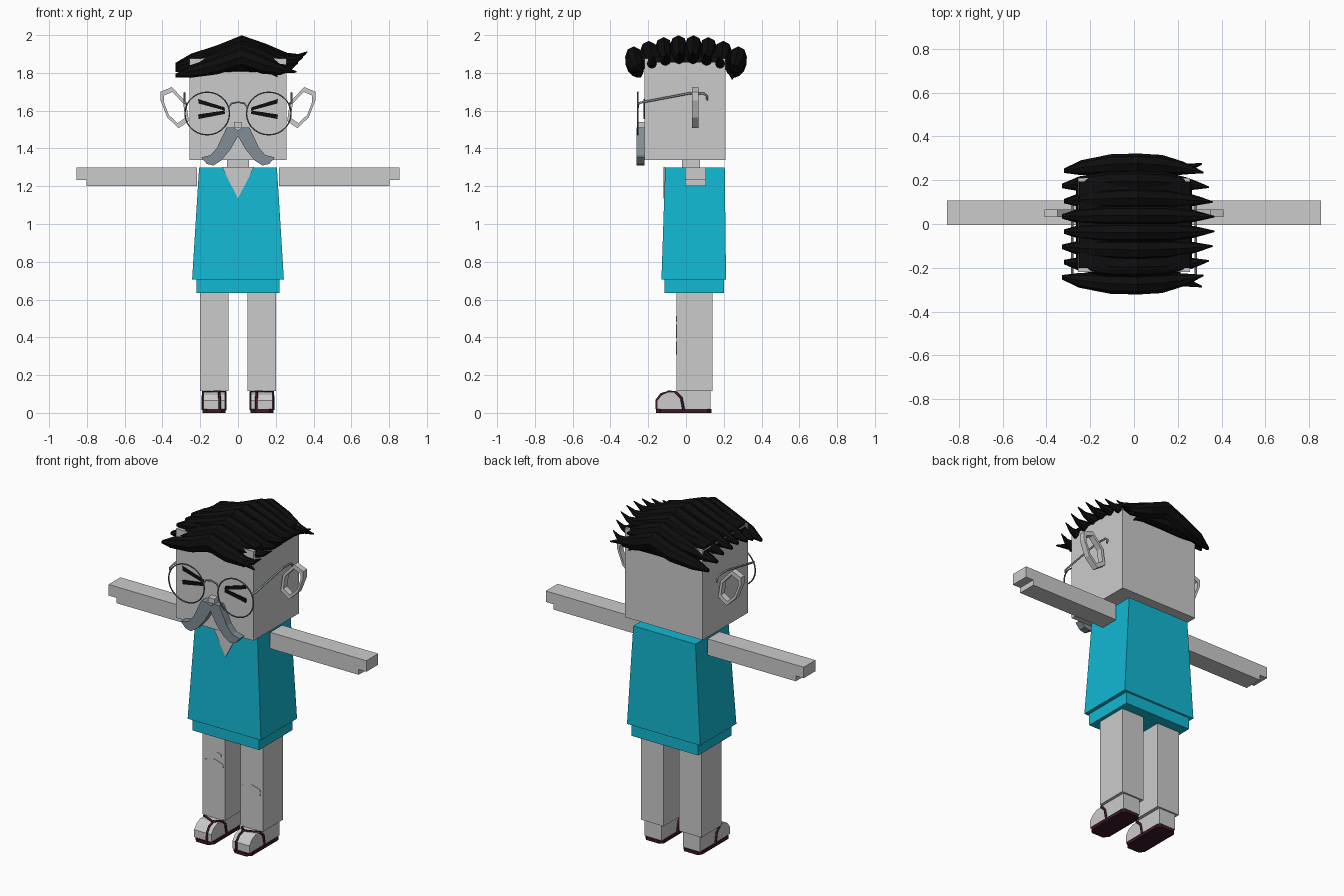
import bpy, bmesh, math
from mathutils import Vector

if "Cube" in bpy.data.objects:
    bpy.data.objects.remove(bpy.data.objects["Cube"], do_unlink=True)


def material(name, rgb):
    m = bpy.data.materials.new(name)
    m.use_nodes = True
    m.diffuse_color = (*rgb, 1)
    m.node_tree.nodes["Principled BSDF"].inputs["Base Color"].default_value = (*rgb, 1)
    return m


GREY = material("light grey", (0.6, 0.6, 0.6))
BLUE = material("turquoise", (0.006, 0.48, 0.65))
SLATE = material("slate grey", (0.22, 0.27, 0.3))
BLACK = material("black", (0.004, 0.004, 0.004))
PLUM = material("dark plum", (0.045, 0.009, 0.02))
WIRE = material("wire grey", (0.12, 0.15, 0.16))


def finish(name, bm, mat):
    bmesh.ops.recalc_face_normals(bm, faces=bm.faces)
    mesh = bpy.data.meshes.new(name)
    bm.to_mesh(mesh)
    bm.free()
    mesh.materials.append(mat)
    ob = bpy.data.objects.new(name, mesh)
    bpy.context.collection.objects.link(ob)
    return ob


def loft(name, rings, mat, caps=True, closed=False):
    """Join equal rings of points with quads."""
    bm = bmesh.new()
    rows = [[bm.verts.new(p) for p in ring] for ring in rings]
    n = len(rows[0])
    pairs = list(zip(rows, rows[1:])) + ([(rows[-1], rows[0])] if closed else [])
    for a, b in pairs:
        for i in range(n):
            j = (i + 1) % n
            bm.faces.new((a[i], a[j], b[j], b[i]))
    if caps and not closed:
        bm.faces.new(rows[0])
        bm.faces.new(rows[-1])
    return finish(name, bm, mat)


def place(p, axis, d):
    """Put a 2D point on the plane at distance d along an axis."""
    q = list(p)
    q.insert("xyz".index(axis), d)
    return tuple(q)


def prism(name, pts, axis, lo, hi, mat):
    return loft(name, [[place(p, axis, d) for p in pts] for d in (lo, hi)], mat)


def rect(x0, x1, y0, y1):
    return [(x0, y0), (x1, y0), (x1, y1), (x0, y1)]


def box(name, x, y, z, mat):
    return prism(name, rect(*x, *y), "z", *z, mat)


def mirror(pts, s):
    return [(p[0] * s, *p[1:]) for p in pts]


def wire(name, pts, r, mat, cyclic=False):
    cu = bpy.data.curves.new(name, "CURVE")
    cu.dimensions = "3D"
    cu.bevel_depth = r
    cu.bevel_resolution = 1
    cu.use_fill_caps = True
    sp = cu.splines.new("POLY")
    sp.points.add(len(pts) - 1)
    for sp_pt, p in zip(sp.points, pts):
        sp_pt.co = (*p, 1)
    sp.use_cyclic_u = cyclic
    cu.materials.append(mat)
    ob = bpy.data.objects.new(name, cu)
    bpy.context.collection.objects.link(ob)
    return ob


# Head, neck and nose
box("head", (-0.257, 0.257), (-0.22, 0.21), (1.34, 1.875), GREY)
box("neck", (-0.058, 0.058), (-0.02, 0.075), (1.28, 1.35), GREY)
box("nose", (-0.022, 0.022), (-0.255, -0.21), (1.51, 1.54), GREY)

# Tapered shirt with a hem and a V neckline
loft("shirt", [[(x, y, 0.705) for x, y in rect(-0.243, 0.243, -0.13, 0.212)],
               [(x, y, 1.3) for x, y in rect(-0.206, 0.206, -0.11, 0.205)]], BLUE)
box("shirt_hem", (-0.221, 0.221), (-0.115, 0.2), (0.635, 0.71), BLUE)
prism("neckline", [(-0.085, 1.301), (0.085, 1.301), (0, 1.135)], "y", -0.119, -0.11, GREY)

SIDES = ((1, "left"), (-1, "right"))
EAR = [(0.41, 1.70), (0.35, 1.725), (0.275, 1.645), (0.26, 1.545),
       (0.315, 1.507), (0.375, 1.565), (0.41, 1.655)]
ARM = [(0.217, 1.2), (0.803, 1.2), (0.803, 1.232), (0.855, 1.232), (0.855, 1.298), (0.217, 1.298)]
FOOT = [(-0.153, 0.02), (-0.153, 0.065), (-0.13, 0.095), (-0.095, 0.11), (-0.04, 0.11), (-0.04, 0.02)]
SOLE = [(0.065, -0.135), (0.09, -0.16), (0.165, -0.16), (0.188, -0.135), (0.188, 0.115),
        (0.17, 0.135), (0.083, 0.135), (0.065, 0.115)]

for s, side in SIDES:
    # Arm with a thinner finger end
    prism(side + "_arm", mirror(ARM, s), "y", -0.005, 0.107, GREY)

    # Leg, ankle, foot and sandal
    box(side + "_leg", (s * 0.05, s * 0.2), (-0.05, 0.14), (0.115, 0.64), GREY)
    box(side + "_ankle", (s * 0.07, s * 0.183), (-0.045, 0.13), (0.02, 0.12), GREY)
    prism(side + "_foot", FOOT, "x", s * 0.07, s * 0.183, GREY)
    prism(side + "_sandal_sole", mirror(SOLE, s), "z", 0, 0.02, PLUM)
    wire(side + "_toe_strap", mirror([(0.097, -0.156, 0.02), (0.097, -0.156, 0.067),
         (0.099, -0.132, 0.099), (0.1, -0.085, 0.113)], s), 0.007, PLUM)
    for edge, part in ((0.186, "outer"), (0.067, "inner")):
        wire(side + "_" + part + "_strap", mirror([(0.1, -0.095, 0.112), (edge, -0.055, 0.11),
             (edge, -0.025, 0.08), (edge, -0.012, 0.015)], s), 0.007, PLUM)

    # Open ring ear
    mid = Vector((0.338, 1.617))
    hole = [tuple(mid + (Vector(p) - mid) * 0.76) for p in EAR]
    loft(side + "_ear", [[place(p, "y", y) for p in mirror(ring, s)] for ring, y in
         ((EAR, 0.032), (EAR, 0.067), (hole, 0.067), (hole, 0.032))], GREY, closed=True)

    # Squeezed-shut eye: two bars meeting towards the nose
    for name, a, b in (("upper", 1.65, 1.609), ("lower", 1.568, 1.592)):
        bar = [(0.208, a - 0.012), (0.212, a + 0.012), (0.072, b + 0.009), (0.068, b - 0.009)]
        prism(side + "_eye_" + name, mirror(bar, s), "y", -0.226, -0.219, BLACK)

    # Spectacle rim and temple
    rim = [(s * 0.163 + 0.118 * math.cos(t), -0.255, 1.585 + 0.113 * math.sin(t))
           for t in (i * math.tau / 28 for i in range(28))]
    wire(side + "_rim", rim, 0.004, WIRE, True)
    wire(side + "_temple", mirror([(0.27, -0.255, 1.635), (0.283, -0.24, 1.643), (0.283, 0.02, 1.692),
         (0.283, 0.095, 1.69), (0.283, 0.112, 1.677), (0.283, 0.11, 1.655)], s), 0.006, SLATE)

    # Half of the drooping moustache
    half = [(0, 1.495), (0.025, 1.512), (0.06, 1.512), (0.085, 1.46), (0.11, 1.405), (0.145, 1.365),
            (0.195, 1.352), (0.165, 1.318), (0.13, 1.31), (0.09, 1.335), (0.04, 1.395), (0, 1.465)]
    prism(side + "_moustache", mirror(half, s), "y", -0.262, -0.219, SLATE)

wire("spectacle_bridge", [(-0.05, -0.255, 1.615), (-0.035, -0.255, 1.638), (0, -0.255, 1.645),
                          (0.035, -0.255, 1.638), (0.05, -0.255, 1.615)], 0.005, SLATE)


# Torn knee patches
def patch(name, cx, cz, w, h):
    pts = []
    for i in range(12):
        t = i * math.tau / 12
        k = 1 if i % 2 else 0.9
        pts.append((cx + w * k * math.cos(t), cz + h * k * math.sin(t)))
    prism(name, pts, "y", -0.053, -0.049, GREY)


patch("right_knee_patch", -0.125, 0.432, 0.07, 0.035)
patch("right_small_patch", -0.105, 0.498, 0.034, 0.014)
patch("left_knee_patch", 0.124, 0.344, 0.068, 0.035)


# Swept hair: faceted locks running across the head over a low base
def lock(name, stations):
    rings = []
    for x, y, z, ry, rz in stations:
        rings.append([(x, y + ry * math.sin(t), z + rz * math.cos(t))
                      for t in (i * math.tau / 8 for i in range(8))])
    loft(name, rings, BLACK)


SWEEP = [(-0.33, 1.845, 0.01), (-0.25, 1.868, 0.034), (-0.11, 1.9, 0.048), (0.02, 1.945, 0.055),
         (0.15, 1.905, 0.05), (0.26, 1.878, 0.03), (0.32, 1.885, 0.016), (0.37, 1.913, 0.003)]
for i in range(8):
    y = (i - 3.5) * 0.079
    edge = abs(y) / 0.277
    reach = 1 - 0.14 * edge ** 2
    path = []
    for x, z, r in SWEEP:
        spread = 1 - 1.1 * x * x
        path.append((x * (reach if x > 0 else 1 - 0.03 * (i % 2)), y * spread,
                     z - 0.06 * edge ** 2, min(r, 0.046), r))
    lock("hair_lock_" + str(i + 1), path)

prism("hair_base", [(-0.265, 1.85), (-0.25, 1.885), (-0.1, 1.915), (0.02, 1.95), (0.15, 1.915),
                    (0.255, 1.885), (0.265, 1.855)], "y", -0.2, 0.195, BLACK)

# Drooping fringe at the front and nape of the crown
FRINGE = [(-0.23, 1.805, 0.006), (-0.14, 1.822, 0.022), (0, 1.84, 0.032),
          (0.12, 1.828, 0.024), (0.18, 1.805, 0.014), (0.21, 1.78, 0.003)]
lock("front_fringe", [(x, -0.245, z, r, r) for x, z, r in FRINGE])
lock("back_fringe", [(x, 0.245, z - 0.012, r * 1.2, r * 1.2) for x, z, r in FRINGE])
for y, name in ((-0.26, "front"), (0.25, "back")):
    lock(name + "_side_wisp", [(0.1, y, 1.84, 0.03, 0.03), (0.22, y, 1.82, 0.025, 0.022),
                               (0.31, y * 1.1, 1.805, 0.004, 0.004)])
